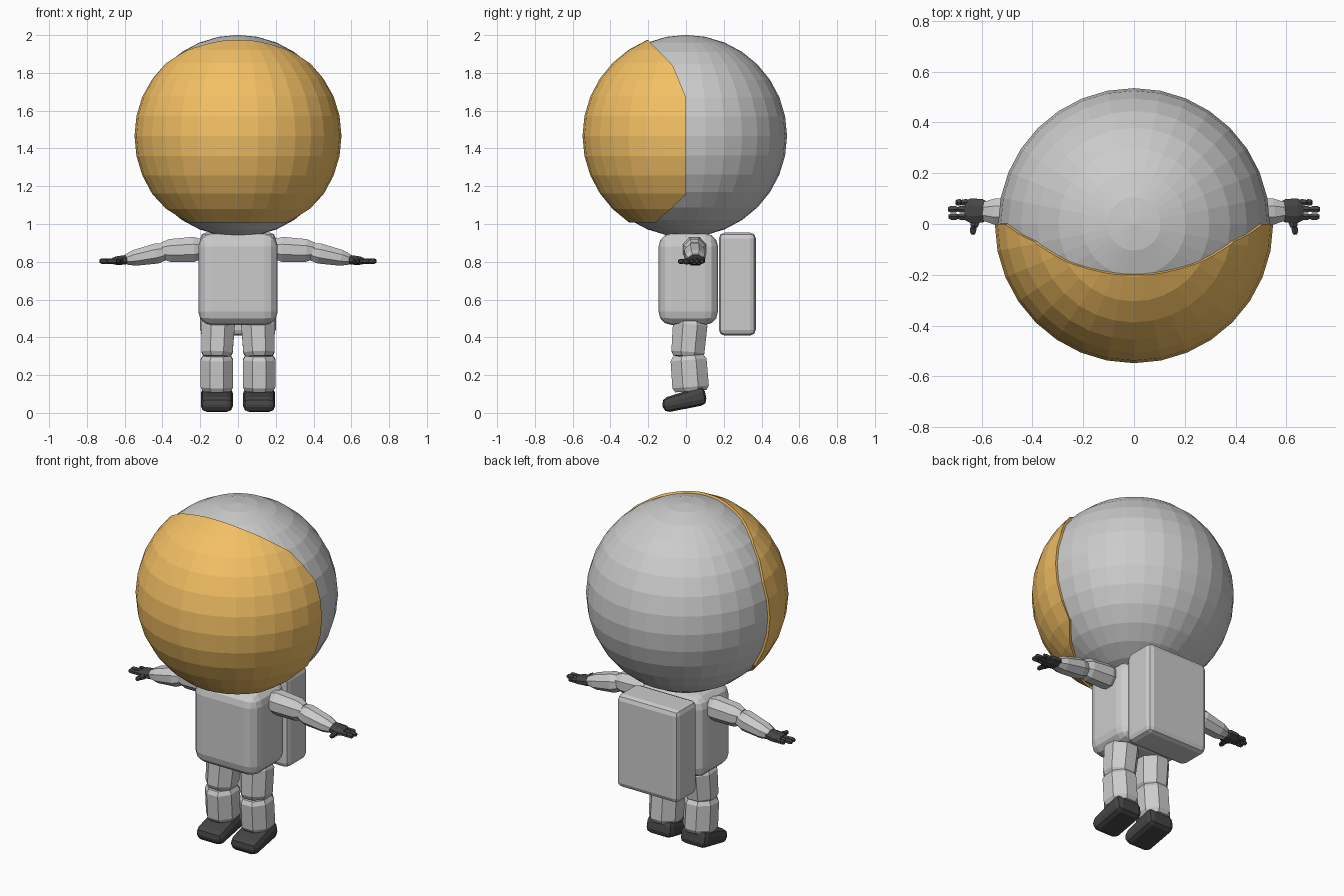
import bpy, bmesh, math
from mathutils import Vector, Matrix

if "Cube" in bpy.data.objects:
    bpy.data.objects.remove(bpy.data.objects["Cube"])


def material(name, rgb):
    m = bpy.data.materials.new(name)
    m.diffuse_color = (*rgb, 1)
    m.use_nodes = True
    m.node_tree.nodes["Principled BSDF"].inputs["Base Color"].default_value = m.diffuse_color
    return m


gold = material("gold", (0.9, 0.53, 0.13))
dark = material("dark", (0.06, 0.06, 0.06))


def make(name, bm, mat=None, mirror=False):
    bmesh.ops.recalc_face_normals(bm, faces=bm.faces)
    me = bpy.data.meshes.new(name)
    bm.to_mesh(me)
    bm.free()
    ob = bpy.data.objects.new(name, me)
    bpy.context.collection.objects.link(ob)
    if mat:
        me.materials.append(mat)
    if mirror:
        ob.modifiers.new("mirror", 'MIRROR')
    return ob


def sphere(radius, center):
    bm = bmesh.new()
    bmesh.ops.create_uvsphere(bm, u_segments=32, v_segments=16, radius=radius,
                              matrix=Matrix.Translation(center))
    return bm


def box(name, center, size, bevel, segs, tilt=0, taper=0, mat=None, mirror=False):
    """Rounded box, tilted about x; taper thickens its back end."""
    bm = bmesh.new()
    bmesh.ops.create_cube(bm, size=1)
    for v in bm.verts:
        if v.co.z > 0:
            v.co.z += taper * v.co.y
        v.co = Vector(a * b for a, b in zip(v.co, size))
    bmesh.ops.bevel(bm, geom=bm.edges[:], offset=bevel, segments=segs,
                    profile=0.5, affect='EDGES', clamp_overlap=True)
    bm.transform(Matrix.Translation(center) @ Matrix.Rotation(tilt, 4, 'X'))
    return make(name, bm, mat, mirror)


def limb(name, p0, p1, h0, h1, cap=0.15, end=0.75, side=(0, 1, 0), sides=8, mat=None):
    """Faceted sausage from p0 to p1; h0, h1 are (across side, other) half widths."""
    p0, p1 = Vector(p0), Vector(p1)
    d = (p1 - p0).normalized()
    u = Vector(side)
    u = (u - d * u.dot(d)).normalized()
    w = d.cross(u)
    bm = bmesh.new()
    rings = []
    k = 1 / math.cos(math.pi / sides)
    for t, s in ((0, end), (cap, 1), (1 - cap, 1), (1, end)):
        a = h0[0] + (h1[0] - h0[0]) * t
        b = h0[1] + (h1[1] - h0[1]) * t
        ring = []
        for i in range(sides):
            q = 2 * math.pi * (i + 0.5) / sides
            ring.append(bm.verts.new(p0.lerp(p1, t) + u * a * s * k * math.cos(q)
                                     + w * b * s * k * math.sin(q)))
        rings.append(ring)
    for r, n in zip(rings, rings[1:]):
        for i in range(sides):
            j = (i + 1) % sides
            bm.faces.new((r[i], r[j], n[j], n[i]))
    bm.faces.new(rings[0])
    bm.faces.new(rings[-1])
    return make(name, bm, mat, True)


# Helmet and visor shell trimmed by side-view lines
head = (0, 0, 1.466)
make("helmet", sphere(0.535, head))
bm = sphere(0.548, head)
trim = [(0, 1.15), (0, 1.67), (-0.07, 1.84), (-0.2, 1.973)]
lines = list(zip(trim, trim[1:])) + [((-0.16, 1.008), (0, 1.155)), ((-0.4, 1.008), (-0.16, 1.008))]
for (y0, z0), (y1, z1) in lines:
    bmesh.ops.bisect_plane(bm, geom=bm.verts[:] + bm.edges[:] + bm.faces[:],
                           plane_co=(0, y0, z0), plane_no=(0, z1 - z0, y0 - y1),
                           clear_outer=True)
visor = make("visor", bm, gold)
shell = visor.modifiers.new("thickness", 'SOLIDIFY')
shell.thickness = 0.016
shell.offset = -1

# Torso and backpack
box("torso", (0, 0.012, 0.708), (0.42, 0.315, 0.485), 0.07, 3)
box("backpack", (0, 0.272, 0.682), (0.4, 0.195, 0.545), 0.03, 2)

# Arms
limb("upper_arm", (0.19, 0.045, 0.868), (0.405, 0.045, 0.858), (0.065, 0.068), (0.055, 0.058), 0.2)
limb("forearm", (0.385, 0.045, 0.853), (0.59, 0.05, 0.812), (0.058, 0.058), (0.05, 0.038), 0.22)

# Gloves
limb("palm", (0.575, 0.052, 0.812), (0.665, 0.052, 0.804), (0.045, 0.026), (0.05, 0.022), 0.25, mat=dark)
for n, (y, tip) in enumerate(((0.085, 0.703), (0.058, 0.733), (0.029, 0.73))):
    mid = (0.655 + tip) / 2
    for part, a, b in (("base", 0.65, mid + 0.004), ("tip", mid - 0.002, tip)):
        limb(f"finger_{n}_{part}", (a, y, 0.804), (b, y, 0.803), (0.013, 0.013),
             (0.012, 0.012), 0.25, 0.6, sides=6, mat=dark)
limb("thumb_base", (0.622, 0.02, 0.803), (0.632, -0.015, 0.802), (0.018, 0.015), (0.015, 0.013),
     0.25, 0.6, side=(1, 0, 0), sides=6, mat=dark)
limb("thumb_tip", (0.632, -0.01, 0.802), (0.635, -0.042, 0.802), (0.014, 0.013), (0.01, 0.01),
     0.25, 0.6, side=(1, 0, 0), sides=6, mat=dark)

# Legs
limb("upper_leg", (0.105, 0.024, 0.49), (0.112, 0.008, 0.298), (0.09, 0.092), (0.082, 0.087),
     0.12, 0.86, side=(1, 0, 0))
limb("lower_leg", (0.112, 0.012, 0.303), (0.112, 0.026, 0.115), (0.086, 0.095), (0.086, 0.097),
     0.12, 0.86, side=(1, 0, 0))

# Boots
box("boot", (0.112, -0.01, 0.066), (0.17, 0.235, 0.09), 0.032, 2, tilt=math.radians(11),
    taper=0.3, mat=dark, mirror=True)
